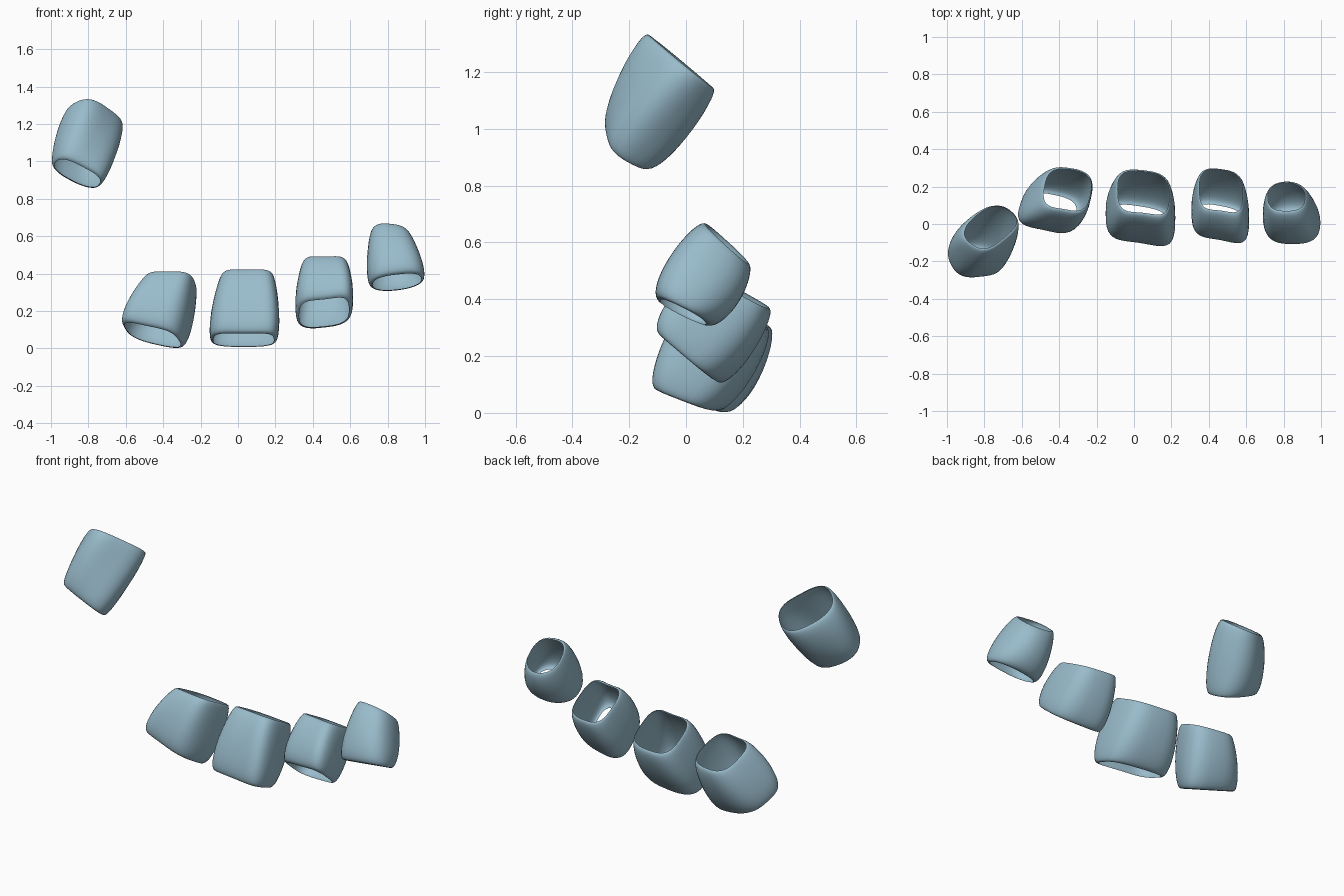
import bpy
import math
from mathutils import Vector

cube = bpy.data.objects.get("Cube")
if cube:
    bpy.data.objects.remove(cube, do_unlink=True)

# Single dusty blue material
blue = bpy.data.materials.new("dusty_blue")
blue.use_nodes = True
colour = (0.32, 0.50, 0.60, 1)
blue.diffuse_color = colour
blue.node_tree.nodes["Principled BSDF"].inputs["Base Color"].default_value = colour

SIDES = 40
STATIONS = 20


def rounded(value, power):
    """Superellipse coordinate from a sine or cosine."""
    return math.copysign(abs(value) ** (2 / power), value)


def finger_band(name, lower, upper, power, side_bulge, depth_bulge, corner_flare):
    """Open tube lofted between two rims, each a centre, side and depth vector."""
    lower = [Vector(v) for v in lower]
    upper = [Vector(v) for v in upper]
    verts, faces = [], []
    for station in range(STATIONS + 1):
        # stations crowd towards the rims, where the wall curls in
        t = (1 - math.cos(math.pi * station / STATIONS)) / 2
        # fullest in the lower half
        swell = math.sqrt(max(0, math.sin(math.pi * t ** 0.75)))
        centre, side, depth = [a.lerp(b, t) for a, b in zip(lower, upper)]
        for step in range(SIDES):
            angle = math.tau * step / SIDES
            across = rounded(math.cos(angle), power)
            along = rounded(math.sin(angle), power)
            # the two front corners stand proud of a flat front face
            along += corner_flare * max(0, along) * across ** 2
            verts.append(centre + side * across * (1 + side_bulge * swell)
                         + depth * along * (1 + depth_bulge * swell))
    for station in range(STATIONS):
        for step in range(SIDES):
            following = (step + 1) % SIDES
            low, high = station * SIDES, (station + 1) * SIDES
            faces.append((low + step, high + step, high + following, low + following))
    mesh = bpy.data.meshes.new(name)
    mesh.from_pydata(verts, [], faces)
    mesh.materials.append(blue)
    mesh.shade_smooth()
    band = bpy.data.objects.new(name, mesh)
    bpy.context.collection.objects.link(band)
    return band


# Raised, turned band at the right end
finger_band("thumb_band",
            lower=[(-.86, -.2, .935), (.115, .01, -.06), (.03, -.07, .035)],
            upper=[(-.77, -.015, 1.235), (.105, .088, -.075), (.075, -.058, .045)],
            power=2.4, side_bulge=.2, depth_bulge=.52, corner_flare=.2)

# Row of four bands
finger_band("index_band",
            lower=[(-.455, .07, .07), (.14, -.03, -.03), (-.03, -.085, .05)],
            upper=[(-.355, .185, .355), (.122, -.02, 0), (-.02, -.105, .055)],
            power=2.8, side_bulge=.22, depth_bulge=.42, corner_flare=.2)

finger_band("middle_band",
            lower=[(.03, .005, .045), (.162, -.025, 0), (0, -.09, .035)],
            upper=[(.05, .17, .36), (.137, -.015, 0), (0, -.11, .06)],
            power=3, side_bulge=.2, depth_bulge=.45, corner_flare=.25)

finger_band("ring_finger_band",
            lower=[(.46, .012, .19), (.133, -.025, .015), (0, -.085, .072)],
            upper=[(.465, .18, .43), (.115, -.015, 0), (0, -.108, .06)],
            power=3, side_bulge=.21, depth_bulge=.4, corner_flare=.25)

finger_band("little_band",
            lower=[(.85, -.01, .355), (.13, 0, .015), (0, -.08, .04)],
            upper=[(.815, .145, .595), (.1, 0, -.01), (0, -.075, .068)],
            power=2.2, side_bulge=.25, depth_bulge=.55, corner_flare=.2)
